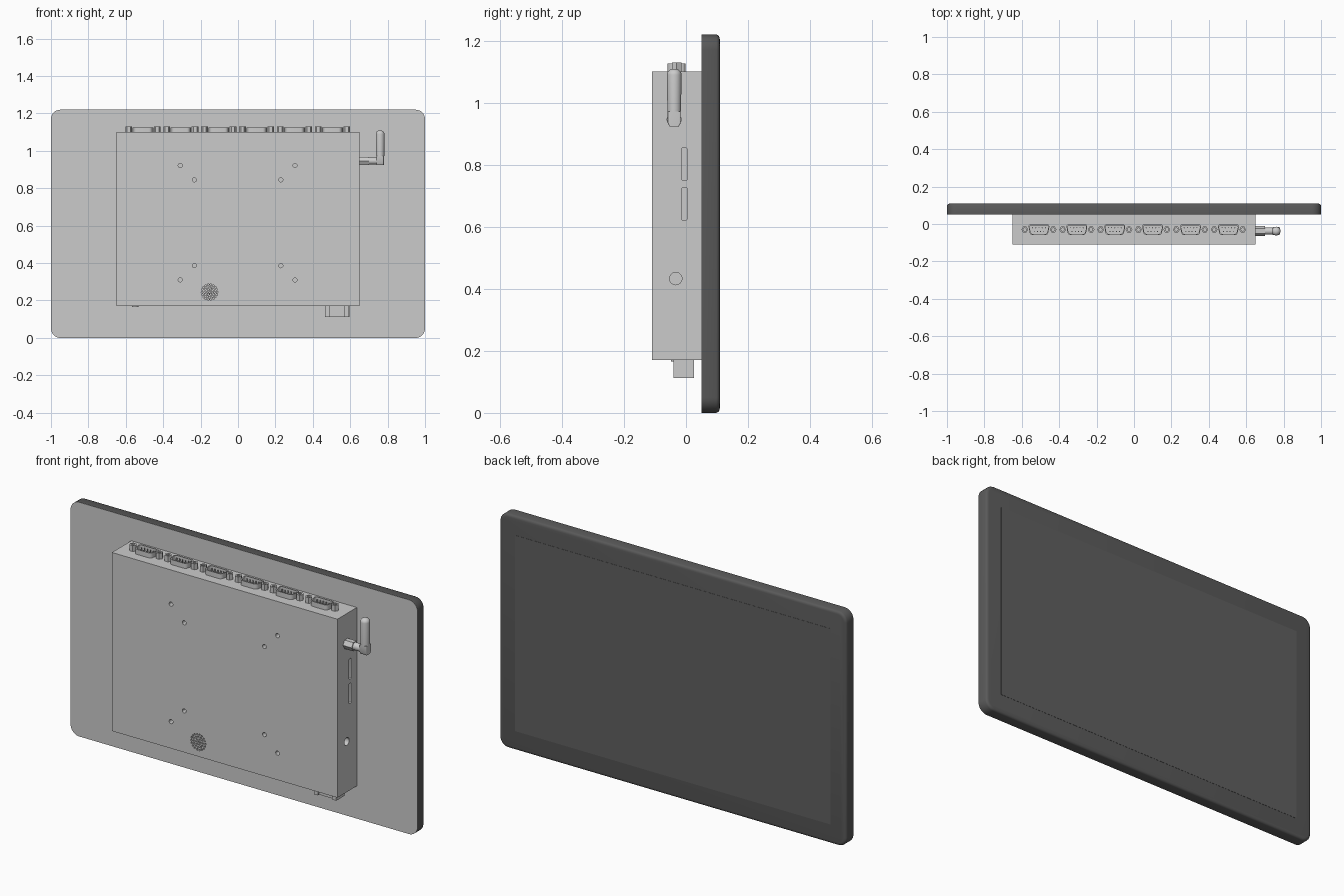
import bpy, bmesh
from math import sin, cos, pi

if "Cube" in bpy.data.objects:
    bpy.data.objects.remove(bpy.data.objects["Cube"])


def place(axis, u, v, w):
    return {'x': (w, u, v), 'y': (u, w, v), 'z': (u, v, w)}[axis]


def circle(cu, cv, r, n=24, turn=0.0):
    return [(cu + r * cos(2 * pi * i / n + turn), cv + r * sin(2 * pi * i / n + turn)) for i in range(n)]


def rounded(pts, r, n=5):
    """Round every corner of a convex outline."""
    out, k = [], 0.7071
    for i, c in enumerate(pts):
        ends = []
        for o in (pts[i - 1], pts[(i + 1) % len(pts)]):
            d = ((o[0] - c[0]) ** 2 + (o[1] - c[1]) ** 2) ** 0.5
            ends.append([c[j] + (o[j] - c[j]) * r / d for j in (0, 1)])
        for s in range(n + 1):
            t = s / n
            a, b, e = (1 - t) ** 2, 2 * k * t * (1 - t), t * t
            out.append(tuple((a * ends[0][j] + b * c[j] + e * ends[1][j]) / (a + b + e) for j in (0, 1)))
    return out


def rect(cu, cv, hu, hv, r=0.0, n=5):
    p = [(cu - hu, cv - hv), (cu + hu, cv - hv), (cu + hu, cv + hv), (cu - hu, cv + hv)]
    return rounded(p, r, n) if r else p


def loft(bm, axis, *sections):
    """Skin matching outlines placed along an axis, capped at both ends."""
    rings = [[bm.verts.new(place(axis, u, v, w)) for u, v in pts] for pts, w in sections]
    for a, b in zip(rings, rings[1:]):
        for i in range(len(a)):
            j = (i + 1) % len(a)
            bm.faces.new((a[i], a[j], b[j], b[i]))
    bm.faces.new(rings[0])
    bm.faces.new(rings[-1])


def prism(bm, axis, pts, a, b):
    loft(bm, axis, (pts, a), (pts, b))


def finish(name, bm, mat=None, smooth=True):
    bmesh.ops.recalc_face_normals(bm, faces=bm.faces)
    me = bpy.data.meshes.new(name)
    bm.to_mesh(me)
    bm.free()
    ob = bpy.data.objects.new(name, me)
    bpy.context.collection.objects.link(ob)
    if mat:
        me.materials.append(mat)
    bpy.ops.object.select_all(action='DESELECT')
    bpy.context.view_layer.objects.active = ob
    ob.select_set(True)
    if smooth:
        bpy.ops.object.shade_smooth_by_angle()
    return ob


def carve(ob, bm):
    """Cut the shapes in bm out of ob."""
    cutter = finish("cutter", bm, smooth=False)
    cutter.hide_render = True
    mod = ob.modifiers.new("cut", 'BOOLEAN')
    mod.operation, mod.solver, mod.object = 'DIFFERENCE', 'EXACT', cutter
    bpy.ops.object.select_all(action='DESELECT')
    bpy.context.view_layer.objects.active = ob
    ob.select_set(True)
    bpy.ops.object.modifier_apply(modifier=mod.name)
    bpy.data.objects.remove(cutter)
    bpy.ops.object.shade_smooth_by_angle()


def material(name, v):
    m = bpy.data.materials.new(name)
    m.diffuse_color = (v, v, v, 1)
    m.use_nodes = True
    m.node_tree.nodes["Principled BSDF"].inputs["Base Color"].default_value = m.diffuse_color
    return m


dark = material("dark_bezel", 0.10)
glass = material("screen_glass", 0.115)


# Display panel: bezel with a softened front edge, grey back plate, screen
def panel(inset):
    return rect(0, 0.61, 1 - inset, 0.61 - inset, 0.05 - inset, 8)


bm = bmesh.new()
loft(bm, 'y', (panel(0), 0.051), (panel(0), 0.098), (panel(0.003), 0.104),
     (panel(0.008), 0.1075), (panel(0.015), 0.109))
finish("bezel", bm, dark)
bm = bmesh.new()
prism(bm, 'y', panel(0), 0.05, 0.051)
finish("back_plate", bm)
bm = bmesh.new()
prism(bm, 'y', rect(0, 0.61, 0.91, 0.51), 0.108, 0.11)
finish("screen", bm, glass)

# Electronics housing
bm = bmesh.new()
prism(bm, 'y', rect(0, 0.635, 0.65, 0.465), -0.11, 0.05)
housing = finish("housing", bm)

# Mounting holes, speaker grille, side slots, jack and bottom ports
PY = -0.03
cut = bmesh.new()
for sx in (-1, 1):
    for x, z in ((0.307, 0.922), (0.307, 0.31), (0.231, 0.845), (0.231, 0.386)):
        prism(cut, 'y', circle(sx * x - 0.002, z, 0.011, 16), -0.13, -0.085)
for ring in range(4):
    for x, z in circle(-0.152, 0.245, 0.0135 * ring, max(1, 6 * ring)):
        prism(cut, 'y', circle(x, z, 0.0045, 8), -0.13, -0.095)
for z in (0.802, 0.674):
    prism(cut, 'x', rect(-0.005, z, 0.008, 0.053, 0.004, 3), 0.62, 0.67)
prism(cut, 'x', circle(-0.033, 0.433, 0.02), 0.62, 0.67)
prism(cut, 'z', circle(-0.55, PY, 0.022), 0.15, 0.19)
sockets = [(-0.40, 0.045, 0.02), (-0.28, 0.045, 0.02), (-0.03, 0.045, 0.018), (0.30, 0.045, 0.018)]
for x, hx, hy in sockets + [(0.13, 0.05, 0.04)]:
    prism(cut, 'z', rect(x, PY, hx, hy), 0.15, 0.20)
carve(housing, cut)

# Contact tongues inside the bottom sockets, and power button
bm = bmesh.new()
for x, hx, hy in sockets:
    prism(bm, 'z', rect(x, PY, hx * 0.75, hy * 0.3), 0.172, 0.20)
finish("socket_tongues", bm)
bm = bmesh.new()
prism(bm, 'z', circle(-0.55, PY, 0.018), 0.166, 0.19)
finish("power_button", bm)


# Six serial ports along the top: D shell, nine pins, two hex standoffs
def d_shape(cx, s):
    p = [(cx - 0.047 + s, PY - 0.03 + s), (cx + 0.047 - s, PY - 0.03 + s),
         (cx + 0.058 - s, PY + 0.028 - s), (cx - 0.058 + s, PY + 0.028 - s)]
    return rounded(p, 0.014, 4)


for i in range(6):
    cx = -0.508 + i * 0.2026
    bm = bmesh.new()
    loft(bm, 'z', (d_shape(cx, 0), 1.095), (d_shape(cx, 0), 1.126),
         (d_shape(cx, 0.005), 1.126), (d_shape(cx, 0.005), 1.103))
    for count, y in ((5, PY + 0.01), (4, PY - 0.01)):
        for k in range(count):
            px = cx + (k - (count - 1) / 2) * 0.017
            prism(bm, 'z', circle(px, y, 0.003, 8), 1.10, 1.12)
    finish(f"serial_port_{i + 1}", bm)
    bm = bmesh.new()
    for s in (-1, 1):
        sx = cx + s * 0.076
        hexa, hole = circle(sx, PY, 0.018, 6), circle(sx, PY, 0.009, 6)
        loft(bm, 'z', (hexa, 1.095), (hexa, 1.13), (hole, 1.13), (hole, 1.105))
    finish(f"port_standoffs_{i + 1}", bm)

# Antenna: hex nut and stem, elbow block, domed upright
AX, AY, AZ = 0.76, -0.038, 0.946
bm = bmesh.new()
prism(bm, 'x', circle(AY, AZ, 0.026, 6), 0.65, 0.70)
prism(bm, 'x', circle(AY, AZ, 0.019), 0.70, 0.745)
finish("antenna_nut", bm)
bm = bmesh.new()
loft(bm, 'z', (rect(AX, AY, 0.02, 0.015, 0.004), 0.924), (rect(AX, AY, 0.02, 0.021, 0.004), 0.935),
     (rect(AX, AY, 0.02, 0.021, 0.004), 0.972))
finish("antenna_elbow", bm)
bm = bmesh.new()
dome = [(circle(AX, AY, 0.0235 * cos(t * pi / 12)), 1.09 + 0.02 * sin(t * pi / 12)) for t in range(6)]
loft(bm, 'z', (circle(AX, AY, 0.022), 0.972), *dome)
finish("antenna_rod", bm)

# Terminal block under the housing, with ribs and wire openings
bm = bmesh.new()
prism(bm, 'z', rect(0.53, -0.003, 0.065, 0.028), 0.113, 0.172)
block = finish("terminal_block", bm)
cut = bmesh.new()
for k in range(3):
    prism(cut, 'z', rect(0.53 + (k - 1) * 0.041, -0.003, 0.015, 0.016), 0.10, 0.145)
carve(block, cut)
bm = bmesh.new()
for x in (0.478, 0.582):
    prism(bm, 'z', rect(x, -0.035, 0.012, 0.006), 0.113, 0.172)
finish("terminal_ribs", bm)
